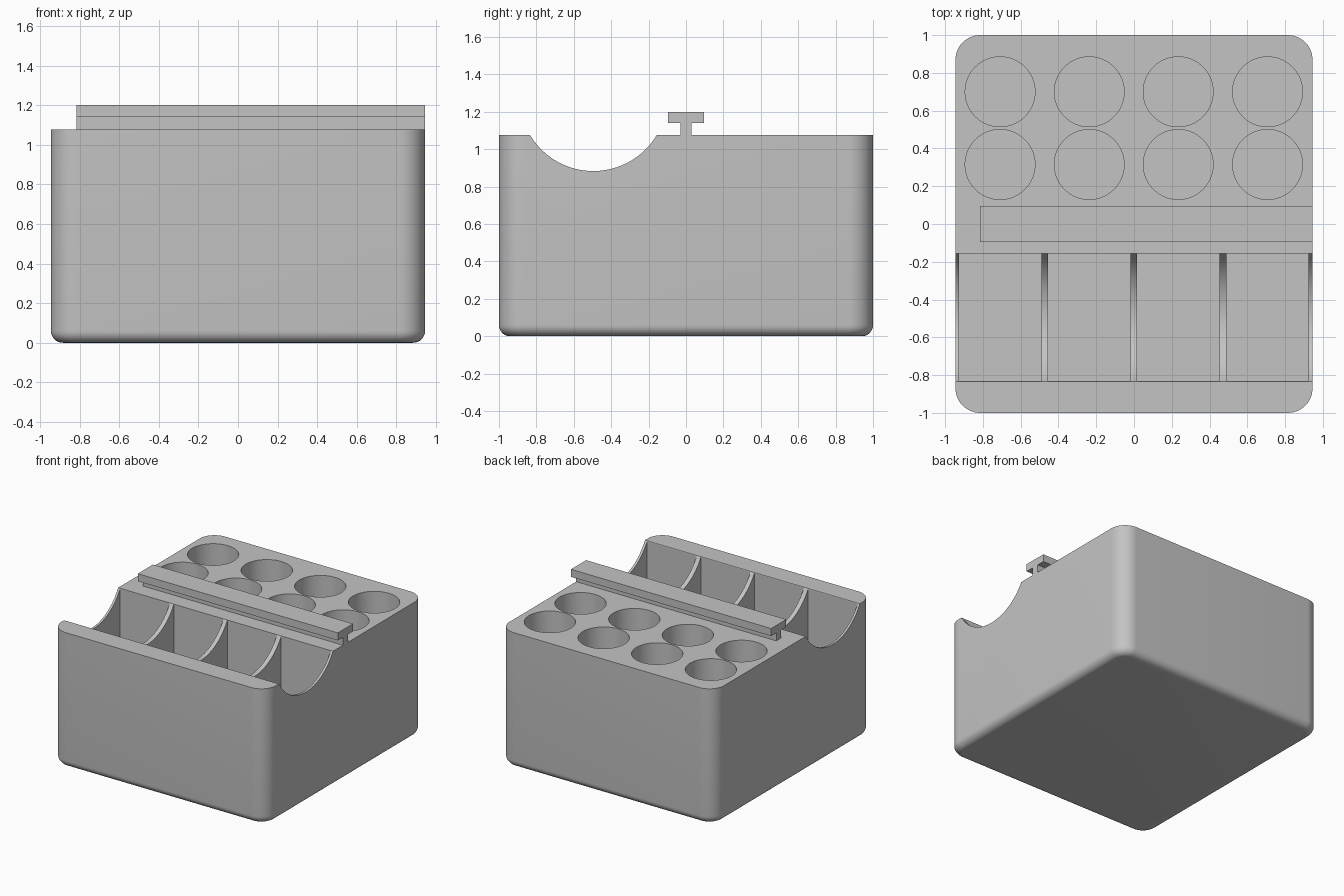
import bpy
import bmesh
from math import radians
from mathutils import Matrix, Vector

cube = bpy.data.objects.get("Cube")
if cube:
    bpy.data.objects.remove(cube, do_unlink=True)

HALF_X, HALF_Y, TOP, FLOOR = 0.945, 1.0, 1.077, 0.08
COLUMNS = (-0.709, -0.237, 0.234, 0.707)

grey = bpy.data.materials.new("plain grey")
grey.use_nodes = True
grey.diffuse_color = (0.55, 0.55, 0.55, 1)
grey.node_tree.nodes["Principled BSDF"].inputs["Base Color"].default_value = grey.diffuse_color


def make_object(name, bm):
    bmesh.ops.recalc_face_normals(bm, faces=bm.faces)
    mesh = bpy.data.meshes.new(name)
    bm.to_mesh(mesh)
    bm.free()
    mesh.materials.append(grey)
    obj = bpy.data.objects.new(name, mesh)
    bpy.context.collection.objects.link(obj)
    return obj


def add_box(bm, low, high):
    low, high = Vector(low), Vector(high)
    place = Matrix.Translation((low + high) / 2) @ Matrix.Diagonal((*(high - low), 1))
    bmesh.ops.create_cube(bm, size=1, matrix=place)


def add_cylinder(bm, radius, depth, matrix, segments=64):
    bmesh.ops.create_cone(bm, cap_ends=True, segments=segments, radius1=radius,
                          radius2=radius, depth=depth, matrix=matrix)


def select_only(obj):
    bpy.ops.object.select_all(action='DESELECT')
    obj.select_set(True)
    bpy.context.view_layer.objects.active = obj


def cut(obj, cutter):
    cutter.hide_render = True
    mod = obj.modifiers.new("cut", 'BOOLEAN')
    mod.operation, mod.solver, mod.object = 'DIFFERENCE', 'EXACT', cutter
    select_only(obj)
    bpy.ops.object.modifier_apply(modifier=mod.name)
    bpy.data.objects.remove(cutter, do_unlink=True)


# Case: block with rounded upright corners and a rounded bottom rim
bm = bmesh.new()
add_box(bm, (-HALF_X, -HALF_Y, 0), (HALF_X, HALF_Y, TOP))
upright = [e for e in bm.edges if abs(e.verts[0].co.z - e.verts[1].co.z) > 0.5]
bmesh.ops.bevel(bm, geom=upright, offset=0.13, segments=12, profile=0.5, affect='EDGES')
rim = [e for e in bm.edges if all(v.co.z < 0.001 for v in e.verts)]
bmesh.ops.bevel(bm, geom=rim, offset=0.06, segments=8, profile=0.5, affect='EDGES')
case = make_object("case", bm)

# Round scoop running across the front half
bm = bmesh.new()
scoop_radius = 0.394
add_cylinder(bm, scoop_radius, 3,
             Matrix.Translation((0, -0.495, 0.883 + scoop_radius)) @ Matrix.Rotation(radians(90), 4, 'Y'),
             segments=96)
cut(case, make_object("scoop_cutter", bm))

# Rectangular pockets in front, two rows of round wells behind
bm = bmesh.new()
for x in COLUMNS:
    add_box(bm, (x - 0.218, -0.832, FLOOR), (x + 0.218, -0.156, 1.5))
    for y in (0.315, 0.7):
        add_cylinder(bm, 0.185, 1.5 - FLOOR, Matrix.Translation((x, y, (1.5 + FLOOR) / 2)))
cut(case, make_object("pocket_cutter", bm))

select_only(case)
bpy.ops.object.shade_smooth_by_angle(angle=radians(30))

# T-shaped slide rail, extruded along x
half_profile = [(0.03, TOP), (0.03, 1.14), (0.095, 1.14), (0.095, 1.2)]
profile = half_profile + [(-y, z) for y, z in reversed(half_profile)]
bm = bmesh.new()
end = bm.faces.new([bm.verts.new((-0.815, y, z)) for y, z in profile])
grown = bmesh.ops.extrude_face_region(bm, geom=[end])["geom"]
bmesh.ops.translate(bm, vec=(HALF_X + 0.815, 0, 0),
                    verts=[g for g in grown if isinstance(g, bmesh.types.BMVert)])
make_object("slide_rail", bm)
